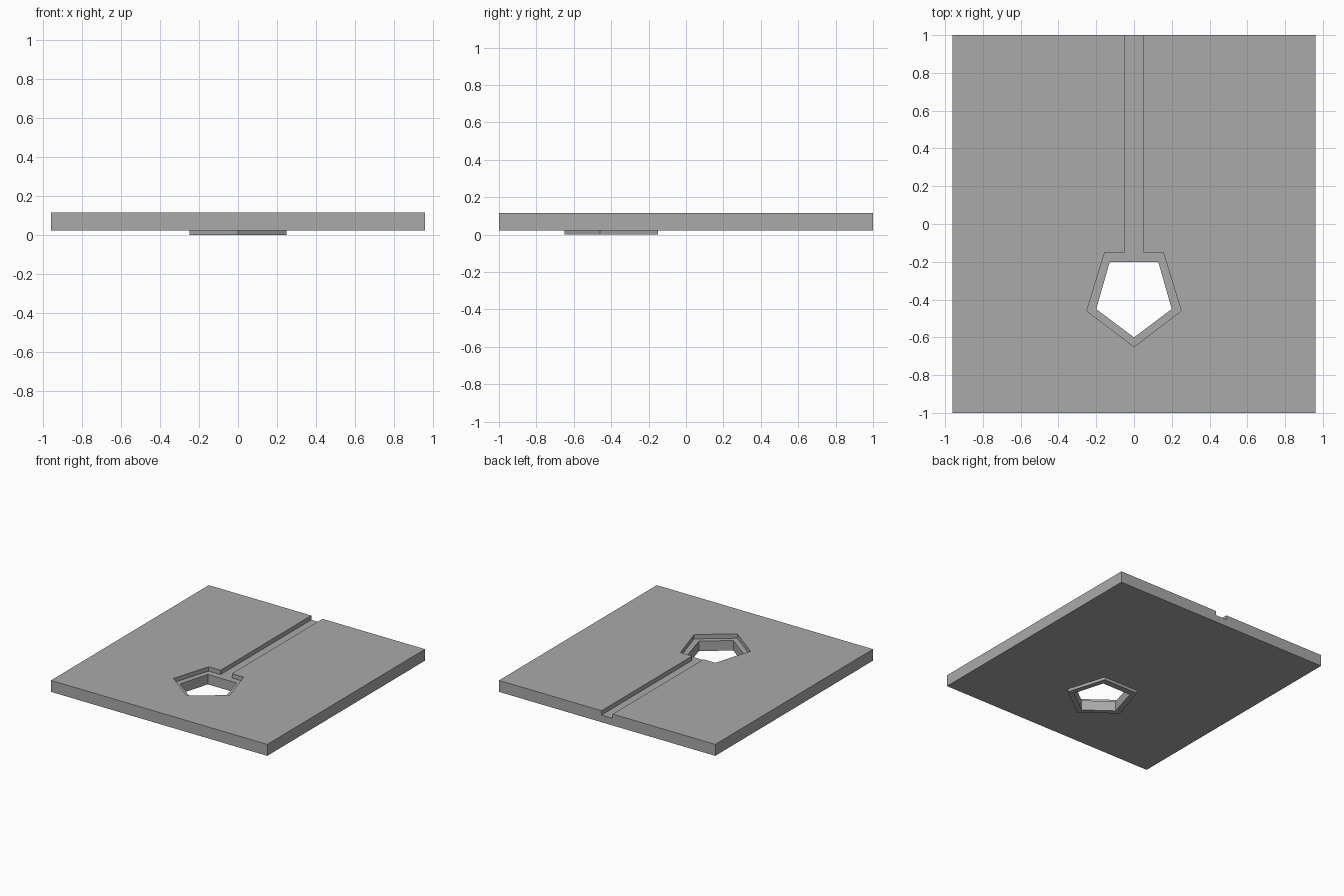
import bpy
import bmesh

cube = bpy.data.objects.get("Cube")
if cube:
    bpy.data.objects.remove(cube, do_unlink=True)

grey = bpy.data.materials.new("plain grey")
grey.use_nodes = True
colour = (0.4, 0.4, 0.4, 1)
grey.diffuse_color = colour
grey.node_tree.nodes["Principled BSDF"].inputs["Base Color"].default_value = colour

BOTTOM, TOP = 0.023, 0.115
FLOOR = TOP - 0.035


def prism(name, outline, z0, z1):
    """Extrude a counter-clockwise outline from z0 up to z1."""
    bm = bmesh.new()
    base = bm.faces.new([bm.verts.new((x, y, z0)) for x, y in outline])
    top = bmesh.ops.extrude_face_region(bm, geom=[base])["geom"]
    moved = [v for v in top if isinstance(v, bmesh.types.BMVert)]
    bmesh.ops.translate(bm, verts=moved, vec=(0, 0, z1 - z0))
    bmesh.ops.recalc_face_normals(bm, faces=bm.faces)
    mesh = bpy.data.meshes.new(name)
    bm.to_mesh(mesh)
    bm.free()
    mesh.materials.append(grey)
    obj = bpy.data.objects.new(name, mesh)
    bpy.context.collection.objects.link(obj)
    return obj


def mirrored(half):
    """Complete a right-hand half outline across x = 0."""
    return half + [(-x, y) for x, y in reversed(half) if x > 0]


def combine(target, tool, operation):
    mod = target.modifiers.new(tool.name, "BOOLEAN")
    mod.object = tool
    mod.operation = operation
    mod.solver = "EXACT"
    tool.hide_render = True
    tool.hide_set(True)
    bpy.context.view_layer.objects.active = target
    bpy.ops.object.modifier_apply(modifier=mod.name)
    bpy.data.objects.remove(tool, do_unlink=True)


outer = [(0, -0.65), (0.25, -0.46), (0.155, -0.15)]
inner = [(0, -0.60), (0.20, -0.45), (0.128, -0.20)]

# Flat plate with a raised pentagon rim underneath
plate = prism("plate", mirrored([(0.96, -1), (0.96, 1)]), BOTTOM, TOP)
rim = prism("underside_rim", mirrored(outer), 0, BOTTOM + 0.02)
combine(plate, rim, "UNION")

# Pentagon recess joined to the channel that runs out of the back edge
recess = prism("recess_cutter", mirrored(outer + [(0.05, -0.15), (0.05, 1.1)]),
               FLOOR, TOP + 0.1)
combine(plate, recess, "DIFFERENCE")

# Pentagon hole right through
hole = prism("hole_cutter", mirrored(inner), -0.1, TOP + 0.1)
combine(plate, hole, "DIFFERENCE")
